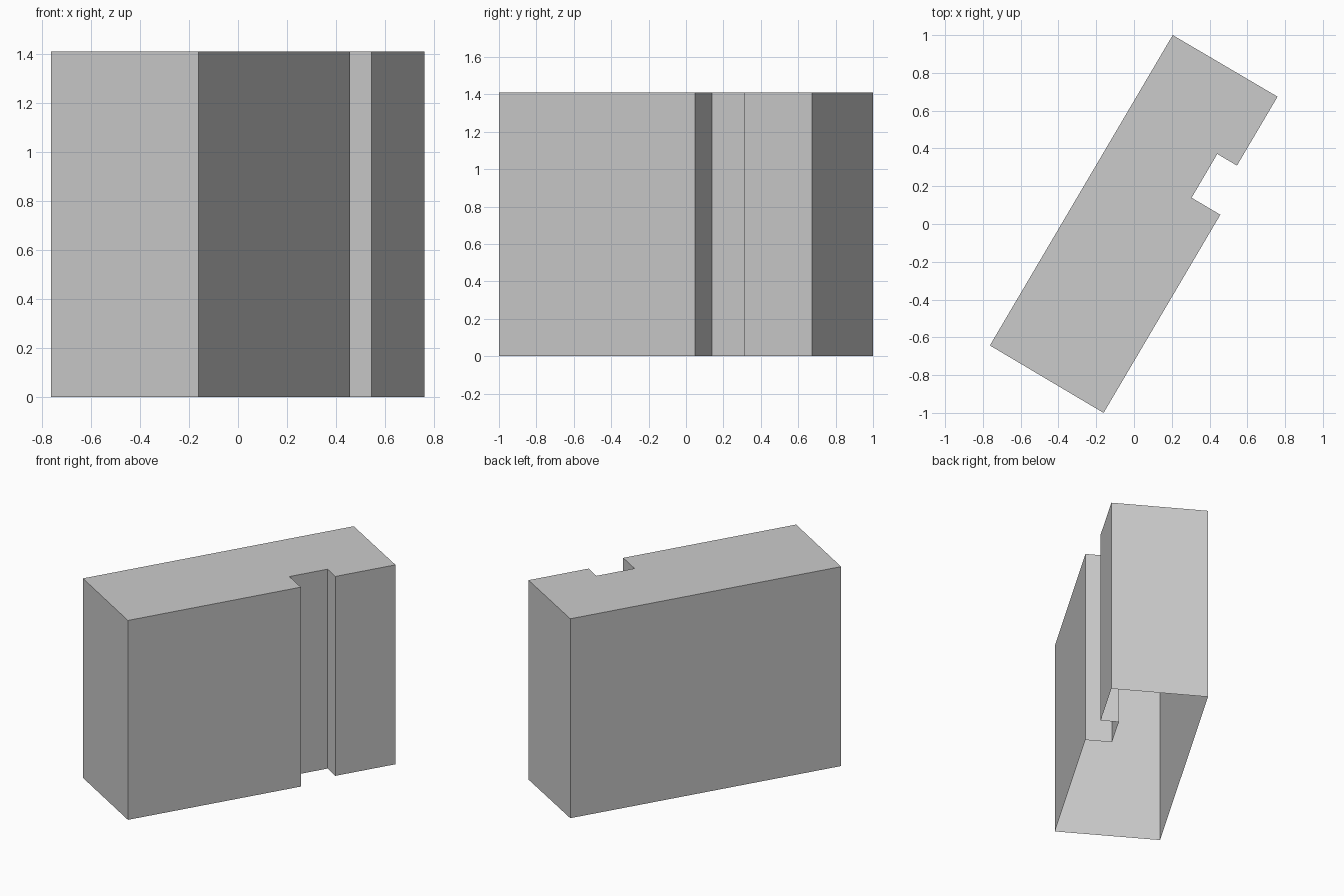
import bpy
import bmesh

cube = bpy.data.objects.get("Cube")
if cube:
    bpy.data.objects.remove(cube, do_unlink=True)

HEIGHT = 1.41

# Footprint, counter-clockwise, with the recess in the right-hand long wall
FOOTPRINT = [
    (-0.763, -0.643), (-0.161, -1.0), (0.457, 0.049), (0.305, 0.139),
    (0.441, 0.371), (0.545, 0.309), (0.76, 0.674), (0.205, 1.0),
]

# Plain wall colour
wall_grey = bpy.data.materials.new("wall_grey")
wall_grey.use_nodes = True
colour = (0.6, 0.6, 0.6, 1.0)
wall_grey.diffuse_color = colour
wall_grey.node_tree.nodes["Principled BSDF"].inputs["Base Color"].default_value = colour

# Building shell: thin walls and a flat roof, open underneath
bm = bmesh.new()
lower = [bm.verts.new((x, y, 0)) for x, y in FOOTPRINT]
upper = [bm.verts.new((x, y, HEIGHT)) for x, y in FOOTPRINT]
count = len(FOOTPRINT)
for i in range(count):
    j = (i + 1) % count
    bm.faces.new((lower[i], lower[j], upper[j], upper[i]))
bm.faces.new(upper)

mesh = bpy.data.meshes.new("building_block")
bm.to_mesh(mesh)
bm.free()
mesh.materials.append(wall_grey)
block = bpy.data.objects.new("building_block", mesh)
bpy.context.collection.objects.link(block)
